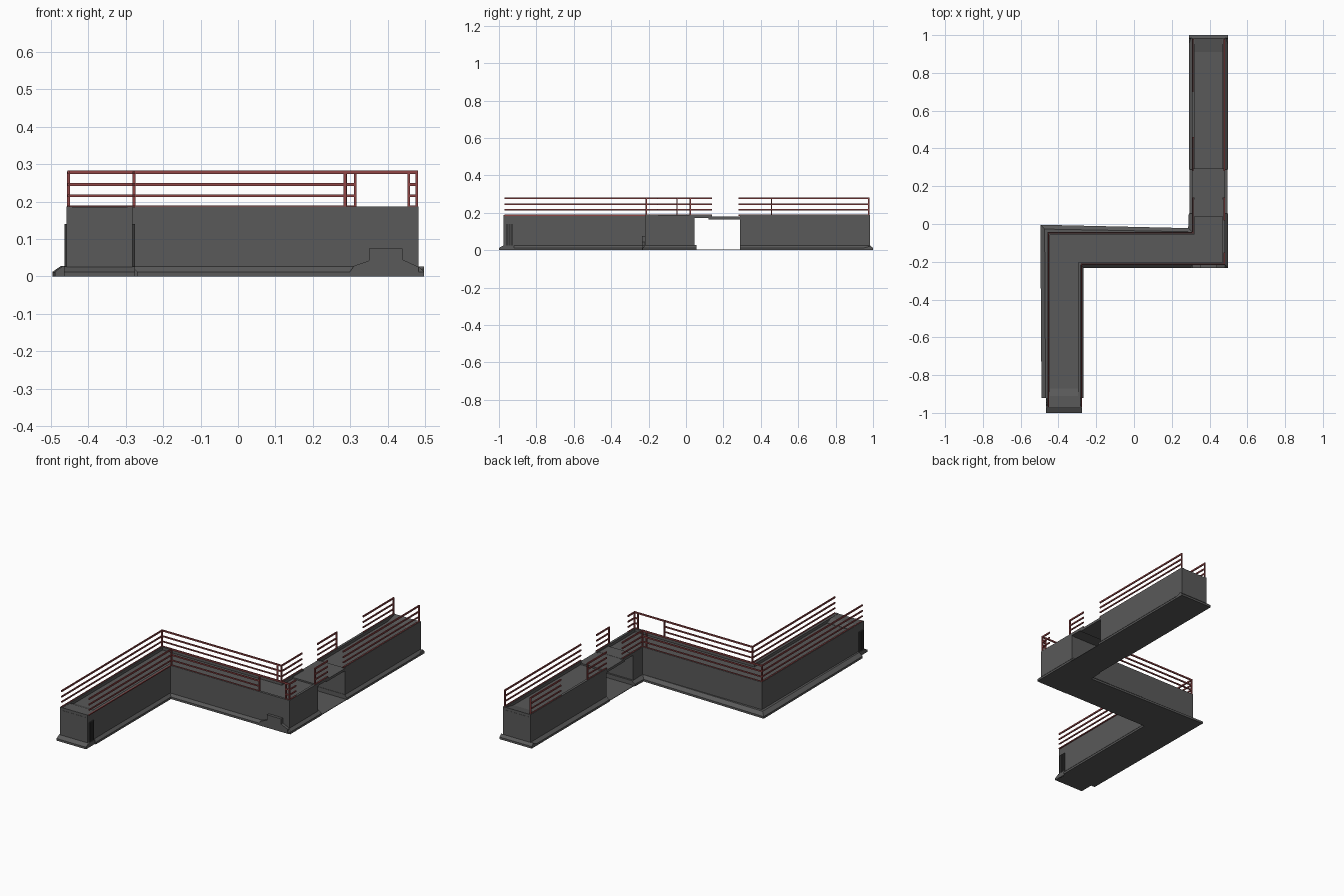
import bpy, bmesh
from mathutils import Vector

if "Cube" in bpy.data.objects:
    bpy.data.objects.remove(bpy.data.objects["Cube"])


def material(name, rgb):
    m = bpy.data.materials.new(name)
    m.diffuse_color = (*rgb, 1)
    m.use_nodes = True
    m.node_tree.nodes["Principled BSDF"].inputs["Base Color"].default_value = m.diffuse_color
    return m


STONE = material("dark_grey", (0.10, 0.10, 0.10))
DARK = material("slat_grey", (0.04, 0.04, 0.04))
RED = material("rail_red", (0.28, 0.06, 0.06))


def finish(bm, name, mat):
    bmesh.ops.recalc_face_normals(bm, faces=bm.faces)
    me = bpy.data.meshes.new(name)
    bm.to_mesh(me)
    bm.free()
    me.materials.append(mat)
    ob = bpy.data.objects.new(name, me)
    bpy.context.collection.objects.link(ob)
    return ob


def skin(bm, rings):
    """Join equal closed rings of points into a capped solid."""
    vs = [[bm.verts.new(p) for p in r] for r in rings]
    n = len(vs[0])
    for a, b in zip(vs, vs[1:]):
        for i in range(n):
            bm.faces.new((a[i], a[(i + 1) % n], b[(i + 1) % n], b[i]))
    bm.faces.new(vs[0])
    bm.faces.new(vs[-1][::-1])


def sweep(name, path, profile, mat, left_scale=None):
    """Mitred sweep of an (offset to the left, z) profile along a flat path."""
    pts = [Vector(p) for p in path]
    dirs = [(b - a).normalized() for a, b in zip(pts, pts[1:])]
    norms = [Vector((-d.y, d.x)) for d in dirs]
    rings = []
    for i, p in enumerate(pts):
        n1, n2 = norms[max(i - 1, 0)], norms[min(i, len(norms) - 1)]
        m = (n1 + n2) / (1 + n1.dot(n2))
        k = left_scale[i] if left_scale else 1
        rings.append([(*(p + m * o * (k if o > 0 else 1)), z) for o, z in profile])
    bm = bmesh.new()
    skin(bm, rings)
    return finish(bm, name, mat)


def box(bm, x0, x1, y0, y1, z0, z1):
    skin(bm, [[(x0, y0, z), (x1, y0, z), (x1, y1, z), (x0, y1, z)] for z in (z0, z1)])


def prism_x(name, x0, x1, yz, mat):
    bm = bmesh.new()
    skin(bm, [[(x, y, z) for y, z in yz] for x in (x0, x1)])
    return finish(bm, name, mat)


# Walls with a sunken walkway between low parapets
H, DECK, W = 0.187, 0.170, 0.088
wall = [(-W, 0), (W, 0), (W, H), (W - .014, H), (W - .014, DECK),
        (.014 - W, DECK), (.014 - W, H), (-W, H)]
AX, BY, CX = -0.37, -0.13, 0.395
sweep("main_wall", [(AX, -.975), (AX, BY), (CX, BY), (CX, .045)], wall, STONE)
sweep("rear_wall", [(CX, .29), (CX, .985)], wall, STONE)

# Flared footing along both sides
foot = [(-.102, 0), (.105, 0), (.105, .012), (W - .002, .028), (.002 - W, .028), (-.102, .012)]
sweep("main_footing", [(AX, -.92), (AX, BY), (CX, BY), (CX, .055)], foot, STONE,
      [1.14, 1.2, 1.03, 1.0])
sweep("rear_footing", [(CX, .288), (CX, .985)], foot, STONE)

# Footings and sloped walkway ends at both tips
prism_x("front_footing", -.465, -.275,
        [(-.92, 0), (-1, 0), (-1, .012), (-.974, .026), (-.92, .026)], STONE)
prism_x("back_footing", .29, .497,
        [(.95, 0), (1, 0), (1, .012), (.984, .026), (.98, .02), (.95, .012)], STONE)
prism_x("front_ramp", AX - W + .01, AX + W - .01,
        [(-.87, .16), (-.87, .172), (-.91, H - .001), (-.974, H - .001), (-.974, .16)], STONE)
prism_x("back_ramp", CX - W + .01, CX + W - .01,
        [(.91, .16), (.91, DECK), (.984, H - .001), (.984, .16)], STONE)

# Bridge over the gateway, its threshold and short side lips
bm = bmesh.new()
box(bm, CX - W, CX + W, .12, .295, .165, .179)
box(bm, CX - W, CX + W, .04, .13, .172, .18)
for s in (-1, 1):
    x = CX + s * (W - .007)
    box(bm, x - .007, x + .007, .04, .14, .175, H)
finish(bm, "gateway_bridge", STONE)
bm = bmesh.new()
box(bm, CX - .1, CX + .1, .05, .29, 0, .003)
finish(bm, "gateway_threshold", STONE)

# Stepped block at the foot of the middle wall
bm = bmesh.new()
xz = [(.29, 0), (.483, 0), (.483, .025), (.44, .045), (.44, .075), (.35, .075), (.35, .042), (.31, .028)]
skin(bm, [[(x, y, z) for x, z in xz] for y in (-.234, -.21)])
finish(bm, "stepped_block", STONE)

# Vertical slats on both sides near the front tip
bm = bmesh.new()
for s in (-1, 1):
    x = AX + s * W
    for i in range(3):
        y = -.958 + i * .014
        box(bm, x - .006, x + .006, y - .005, y + .005, 0, .14)
finish(bm, "side_slats", DARK)

# Handrails: stacked mitred bars following each run
RAILS = [(.274, .283), (.242, .250), (.212, .219), (.184, .190)]


def railing(name, path, levels=RAILS):
    t = .003
    for i, (z0, z1) in enumerate(levels):
        sweep(f"{name}_bar_{i + 1}", path, [(-t, z0), (t, z0), (t, z1), (-t, z1)], RED)


XL, XR, BK, FR = .313, .478, -.048, -.212
railing("outer_rail", [(-.453, -.97), (-.453, BK), (XL, BK), (XL, .14)])
railing("inner_rail", [(-.278, -.97), (-.278, FR), (.29, FR)])
railing("opening_top_rail", [(.29, FR), (.455, FR)], RAILS[:1])
railing("corner_rail", [(.455, FR), (XR, FR), (XR, -.15)])
railing("right_short_rail", [(XR, .02), (XR, .14)])
railing("right_long_rail", [(XR, .28), (XR, .98)])
railing("left_short_rail", [(XL, .28), (XL, .46)])
railing("left_long_rail", [(XL, .70), (XL, .98)])

# Posts at corners and at rail ends
bm = bmesh.new()
for x, y in [(-.453, BK), (XL, BK), (-.278, FR), (.286, FR), (.456, FR), (XR, FR),
             (XR, .023), (XR, .977), (XL, .457), (XL, .977), (.288, BK)]:
    box(bm, x - .0035, x + .0035, y - .0035, y + .0035, .18, .281)
finish(bm, "rail_posts", RED)
